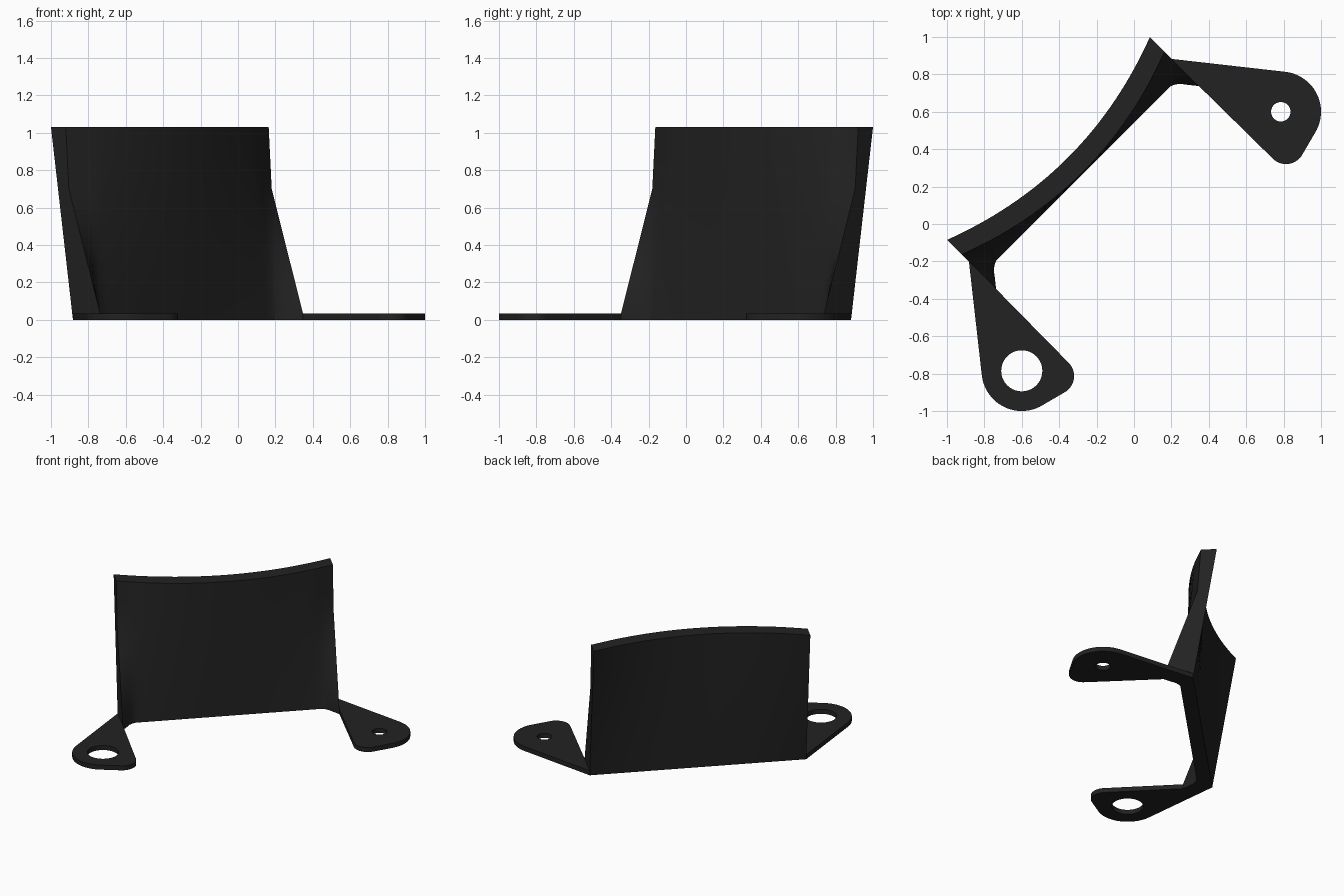
import bpy, bmesh, math

if "Cube" in bpy.data.objects:
    bpy.data.objects.remove(bpy.data.objects["Cube"])

S = math.sqrt(2)
HALF, HEIGHT, TAB = 0.767, 1.03, 0.035

mat = bpy.data.materials.new("matte black")
mat.diffuse_color = (0.016, 0.016, 0.016, 1)
mat.use_nodes = True
mat.node_tree.nodes["Principled BSDF"].inputs["Base Color"].default_value = mat.diffuse_color


def world(u, v, z):
    """u runs along the panel, v outward through it; the panel sits diagonally."""
    return ((u - v) / S, (u + v) / S, z)


def lerp(a, b, t):
    return a + (b - a) * t


def finish(ob, smooth=True):
    ob.data.materials.clear()
    ob.data.materials.append(mat)
    bpy.ops.object.select_all(action='DESELECT')
    ob.select_set(True)
    bpy.context.view_layer.objects.active = ob
    if smooth:
        bpy.ops.object.shade_smooth_by_angle(angle=math.radians(25))


# --- curved panel with tapering end gussets, lofted from stacked sections ---
def panel_front(u, a):
    return 0.382 + 0.008 * a + 0.145 * a * (u / HALF) ** 2


def section(z):
    a = z / HEIGHT
    crease = lerp(0.66, 0.60, a)
    knee = 0.70
    if z < knee:
        edge = lerp(0.276, 0.512, max(0, z - TAB) / (knee - TAB))
    else:
        edge = lerp(0.512, 0.535, (z - knee) / (HEIGHT - knee))
    inner = [crease * (i / 12) for i in range(13)]
    half = [(u, panel_front(u, a)) for u in inner]
    # rounded corner where the gusset meets the panel
    for t, bump in ((0.2, 0.012), (0.42, 0.018), (0.7, 0.008), (1, 0)):
        half.append((lerp(crease, HALF, t),
                     lerp(half[12][1], edge, t) + bump * (1 - a) ** 2))
    front = [(-u, v) for u, v in reversed(half[1:])] + half
    back = [(u, 0.481 + a * (0.02 + 0.146 * (u / HALF) ** 2))
            for u, _ in reversed(front)]
    return [world(u, v, z) for u, v in front + back]


bm = bmesh.new()
levels = [0, TAB, 0.2, 0.36, 0.53, 0.70, 0.86, HEIGHT]
rings = [[bm.verts.new(p) for p in section(z)] for z in levels]
n = len(rings[0])
for lo, hi in zip(rings, rings[1:]):
    for i in range(n):
        j = (i + 1) % n
        bm.faces.new((lo[i], lo[j], hi[j], hi[i]))
for ring in (rings[0], rings[-1]):          # strip caps, bottom and top
    for i in range(n // 2 - 1):
        bm.faces.new((ring[i], ring[i + 1], ring[n - 2 - i], ring[n - 1 - i]))
bmesh.ops.recalc_face_normals(bm, faces=bm.faces)
me = bpy.data.meshes.new("curved_panel")
bm.to_mesh(me)
bm.free()
panel = bpy.data.objects.new("curved_panel", me)
bpy.context.collection.objects.link(panel)
finish(panel)


# --- mounting tabs: rounded plates with one hole each ---
def arc(cx, cy, r, a0, a1, steps):
    return [(cx + r * math.cos(math.radians(lerp(a0, a1, i / steps))),
             cy + r * math.sin(math.radians(lerp(a0, a1, i / steps))))
            for i in range(steps + 1)]


def make_tab(name, hole_r, mirrored):
    outline = [world(HALF, 0.276, 0)[:2], world(HALF, 0.481, 0)[:2]]
    outline += arc(0.785, 0.60, 0.215, 84, -27, 20)
    outline += arc(0.813, 0.42, 0.10, -27, -135, 14)
    hole = arc(0.785, 0.60, hole_r, 0, 360, 40)[:-1]
    cu = bpy.data.curves.new(name + "_outline", 'CURVE')
    cu.dimensions = '2D'
    cu.fill_mode = 'BOTH'
    cu.extrude = TAB / 2
    for loop in (outline, hole):
        sp = cu.splines.new('POLY')
        sp.points.add(len(loop) - 1)
        sp.use_cyclic_u = True
        for pt, (x, y) in zip(sp.points, loop):
            if mirrored:
                x, y = -y, -x
            pt.co = (x, y, 0, 1)
    tmp = bpy.data.objects.new(name + "_outline", cu)
    bpy.context.collection.objects.link(tmp)
    dg = bpy.context.evaluated_depsgraph_get()
    mesh = bpy.data.meshes.new_from_object(tmp.evaluated_get(dg))
    bpy.data.objects.remove(tmp)
    # weld the plate and lift it onto the ground
    b = bmesh.new()
    b.from_mesh(mesh)
    bmesh.ops.remove_doubles(b, verts=b.verts, dist=1e-5)
    bmesh.ops.translate(b, verts=b.verts, vec=(0, 0, TAB / 2))
    bmesh.ops.recalc_face_normals(b, faces=b.faces)
    b.to_mesh(mesh)
    b.free()
    ob = bpy.data.objects.new(name, mesh)
    bpy.context.collection.objects.link(ob)
    finish(ob)


make_tab("small_hole_tab", 0.052, False)
make_tab("large_hole_tab", 0.11, True)
